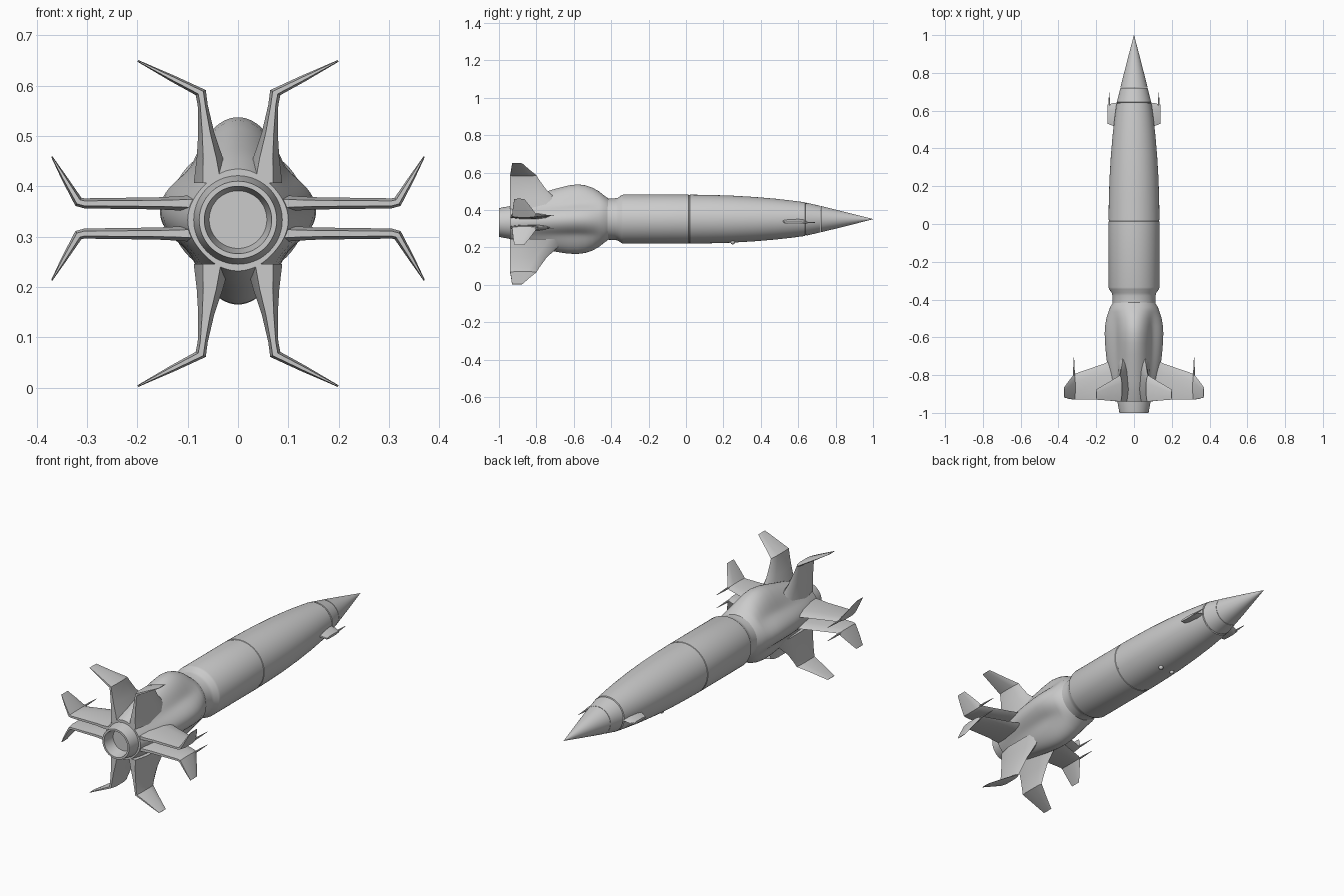
import bpy, bmesh, math
from mathutils import Vector

if "Cube" in bpy.data.objects:
    bpy.data.objects.remove(bpy.data.objects["Cube"])

SEG = 72


def loft(name, rings, angle=35):
    """Skin a series of equal-length point rings and cap both ends."""
    bm = bmesh.new()
    rows = [[bm.verts.new(p) for p in ring] for ring in rings]
    n = len(rows[0])
    for a, b in zip(rows, rows[1:]):
        for i in range(n):
            j = (i + 1) % n
            bm.faces.new((a[i], a[j], b[j], b[i]))
    bm.faces.new(rows[0][::-1])
    bm.faces.new(rows[-1])
    bmesh.ops.recalc_face_normals(bm, faces=bm.faces)
    me = bpy.data.meshes.new(name)
    bm.to_mesh(me)
    bm.free()
    ob = bpy.data.objects.new(name, me)
    bpy.context.collection.objects.link(ob)
    bpy.context.view_layer.objects.active = ob
    ob.select_set(True)
    bpy.ops.object.shade_smooth_by_angle(angle=math.radians(angle))
    ob.select_set(False)
    return ob


def axis_z(y):
    """Centre line height; the tail droops very slightly."""
    return 0.351 - 0.018 * min(1, max(0, (-0.58 - y) / 0.36))


def revolve(name, profile, sx=1.0):
    angs = [2 * math.pi * i / SEG for i in range(SEG)]
    return loft(name, [[Vector((sx * r * math.cos(a), y, axis_z(y) + r * math.sin(a)))
                        for a in angs] for y, r in profile])


def lobed(name, stations, p=14):
    """Loft of cross-shaped sections: a circle blended with a tall and a wide ellipse."""
    rings = []
    for y, core, vw, vh, hw, hh in stations:
        ring = []
        for i in range(SEG * 2):
            a = math.pi * i / SEG
            c, s = math.cos(a), math.sin(a)
            tall = 1 / math.hypot(c / vw, s / vh)
            wide = 1 / math.hypot(c / hw, s / hh)
            r = ((core ** p + tall ** p + wide ** p) / (3 if vh == core else 1)) ** (1 / p)
            ring.append(Vector((r * c, y, axis_z(y) + r * s)))
        rings.append(ring)
    return loft(name, rings)


def fin(name, zc, sections, sx, sz):
    """Blade from (x, z, y_lead, y_trail, half thickness x, half thickness z) sections."""
    rings = []
    for x, z, yl, yt, tx, tz in sections:
        ring = []
        for f, k in ((0, 0), (.1, .6), (.3, 1), (.75, 1), (1, .5),
                     (1, -.5), (.75, -1), (.3, -1), (.1, -.6)):
            ring.append(Vector((sx * (x + k * tx), yl + f * (yt - yl), zc + sz * (z + k * tz))))
        rings.append(ring)
    return loft(name, rings, 30)


def spike(name, x, z, y0, y1, r):
    loft(name, [[Vector((x + rr * math.cos(a), y, z + rr * math.sin(a)))
                 for a in (math.pi * i / 4 for i in range(8))]
                for y, rr in ((y0, r), ((y0 + y1) / 2, r * .7), (y1, r * .15))])


# Nose cone and main hull, with fine panel seams
revolve("nose_cone", [(1.0, .0005), (.9, .026), (.8, .051), (.722, .070)], 1.03)
revolve("hull", [(.72, .070), (.645, .088), (.643, .085), (.639, .085), (.637, .090),
                 (.56, .1), (.48, .109), (.36, .119), (.24, .126), (.12, .1295), (.022, .131),
                 (.02, .129), (.015, .129), (.013, .131), (-.335, .131), (-.345, .128),
                 (-.365, .114), (-.38, .111), (-.42, .11), (-.45, .112)], 1.03)

# Cross-shaped engine section
lobed("engine_section", [
    (-.415, .110, .110, .110, .110, .110),
    (-.44, .112, .112, .125, .122, .112),
    (-.465, .114, .108, .148, .134, .105),
    (-.50, .115, .104, .168, .146, .1),
    (-.54, .116, .102, .181, .153, .096),
    (-.58, .116, .102, .186, .155, .094),
    (-.63, .116, .101, .182, .153, .092),
    (-.69, .114, .1, .170, .148, .09),
    (-.76, .110, .098, .153, .139, .088),
    (-.83, .103, .095, .137, .127, .086),
    (-.89, .096, .09, .120, .113, .084),
    (-.94, .086, .085, .1, .098, .08)])

# Hollow exhaust nozzle
revolve("exhaust_nozzle", [(-.90, .09), (-.94, .088), (-1.0, .077), (-1.0, .067), (-.92, .054)])

for sx, side in ((1, "right"), (-1, "left")):
    for sz, level in ((1, "upper"), (-1, "lower")):
        # Vertical fins with outward bent tips
        fin(f"{level}_{side}_vertical_fin", .326, [
            (.052, .08, -.64, -.94, .036, 0),
            (.056, .13, -.69, -.94, .026, 0),
            (.063, .18, -.745, -.94, .016, 0),
            (.070, .235, -.785, -.94, .010, 0),
            (.074, .260, -.80, -.94, .010, -.005),
            (.130, .288, -.835, -.935, .003, -.006),
            (.199, .323, -.875, -.93, .001, -.0015)], sx, sz)
        # Horizontal fins with bent tips
        fin(f"{level}_{side}_horizontal_fin", .336, [
            (.07, .030, -.68, -.935, 0, .018),
            (.12, .030, -.72, -.935, 0, .014),
            (.16, .030, -.74, -.93, 0, .012),
            (.305, .030, -.79, -.93, 0, .010),
            (.317, .033, -.795, -.93, -.006, .008),
            (.345, .08, -.83, -.925, -.005, .003),
            (.370, .123, -.865, -.918, -.001, .001)], sx, sz)
        # Forward spike at the fin bend
        spike(f"{level}_{side}_fin_spike", sx * .318, .336 + sz * .034, -.83, -.705, .006)
    # Small nose fins and their spikes
    fin(f"{side}_nose_fin", .345, [
        (.07, 0, .645, .51, 0, .012),
        (.11, -.006, .64, .52, 0, .009),
        (.139, -.014, .632, .53, 0, .006)], sx, 1)
    spike(f"{side}_nose_spike", sx * .131, .333, .60, .695, .006)
    # Underside knobs
    bpy.ops.mesh.primitive_uv_sphere_add(segments=16, ring_count=8, radius=.012,
                                         location=(sx * .035, .25, .228))
    bpy.context.object.name = f"{side}_belly_knob"
    bpy.ops.object.shade_smooth()
    bpy.context.object.select_set(False)
